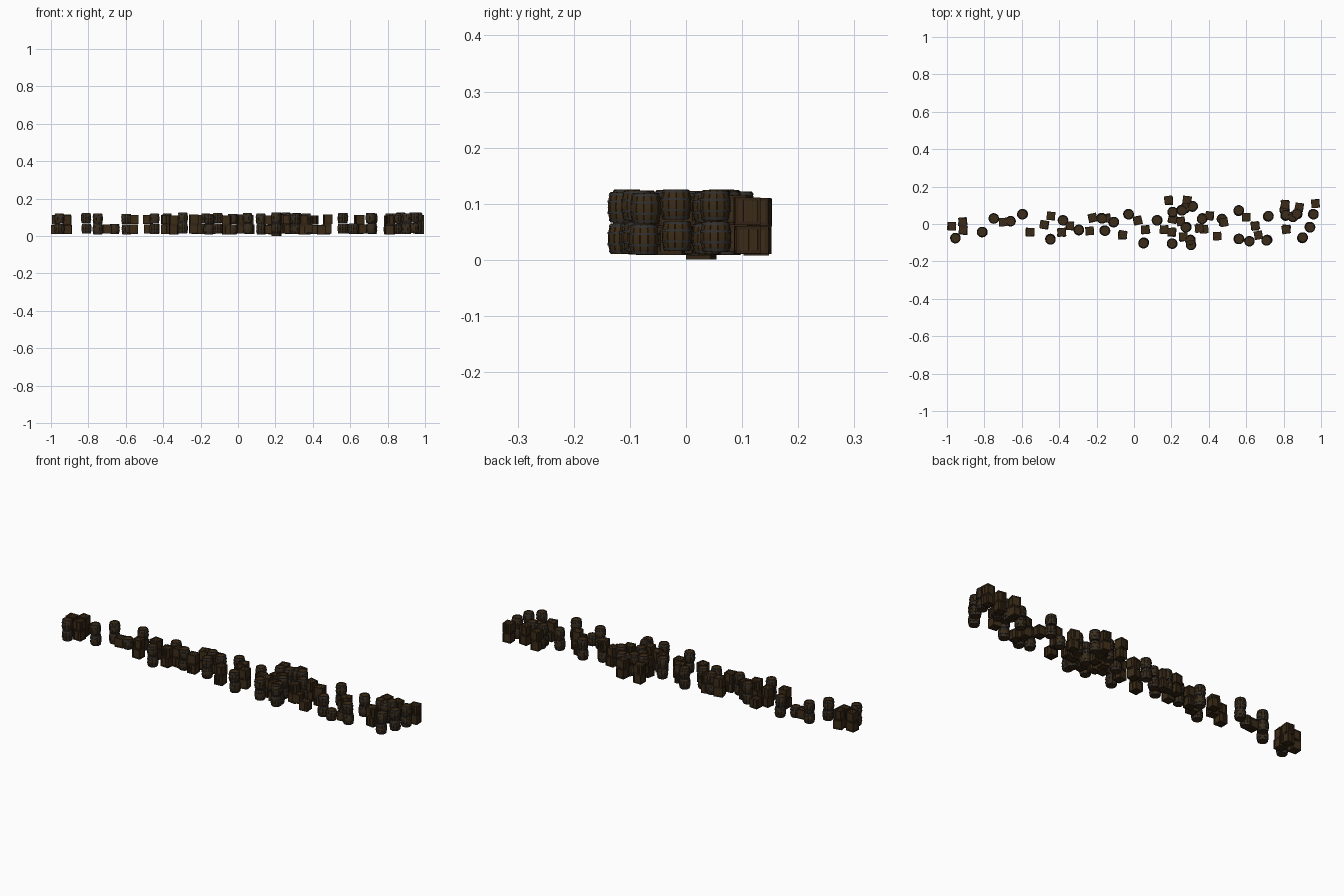
import bpy, bmesh, math, random
from mathutils import Matrix, Vector

if "Cube" in bpy.data.objects:
    bpy.data.objects.remove(bpy.data.objects["Cube"])

random.seed(7)


def material(name, rgb):
    m = bpy.data.materials.new(name)
    m.diffuse_color = (*rgb, 1)
    m.use_nodes = True
    m.node_tree.nodes["Principled BSDF"].inputs["Base Color"].default_value = m.diffuse_color
    return m


wood = material("dark_wood", (0.045, 0.025, 0.009))
trim = material("trim_wood", (0.032, 0.018, 0.007))
iron = material("iron", (0.03, 0.03, 0.032))


def lathe(bm, profile, angles, mat, scale=None):
    """Revolve (radius, z) points; scale gives a radius factor per angle."""
    rings = []
    for r, z in profile:
        rings.append([bm.verts.new((r * s * math.cos(a), r * s * math.sin(a), z))
                      for a, s in zip(angles, scale or [1] * len(angles))])
    n = len(angles)
    for lo, hi in zip(rings, rings[1:]):
        for i in range(n):
            j = (i + 1) % n
            bm.faces.new((lo[i], lo[j], hi[j], hi[i])).material_index = mat
    return rings


def box(bm, size, loc, mat):
    made = bmesh.ops.create_cube(bm, size=1, matrix=Matrix.Translation(loc) @ Matrix.Diagonal((*size, 1)))
    for f in {f for v in made["verts"] for f in v.link_faces}:
        f.material_index = mat


def finish(bm, name, mats):
    bmesh.ops.recalc_face_normals(bm, faces=bm.faces)
    me = bpy.data.meshes.new(name)
    bm.to_mesh(me)
    bm.free()
    for m in mats:
        me.materials.append(m)
    return me


BH, BR = 0.054, 0.028       # barrel height and belly radius
CW, CH = 0.045, 0.049       # crate width and height


def bulge(z):
    return BR * (1 - 0.17 * (2 * z / BH - 1) ** 2)


def barrel_mesh():
    bm = bmesh.new()
    # staves with grooves, rim and recessed lids
    angles, scale = [], []
    for i in range(12):
        for off, s in ((0.05, 1), (0.95, 1), (1.0, 0.95)):
            angles.append((i + off) * math.tau / 12)
            scale.append(s)
    side = [(bulge(BH * k / 6) - 0.0006, BH * k / 6) for k in range(7)]
    lip = side[0][0] - 0.003
    profile = [(lip, 0.003), (lip, 0)] + side + [(lip, BH), (lip, BH - 0.003)]
    rings = lathe(bm, profile, angles, 0, scale)
    bm.faces.new(rings[0])
    bm.faces.new(rings[-1])
    # iron hoops
    ring = [i * math.tau / 24 for i in range(24)]
    for z0, z1 in ((0.002, 0.006), (0.015, 0.019), (0.035, 0.039), (0.048, 0.052)):
        a, b = bulge(z0), bulge(z1)
        lathe(bm, [(a - 0.002, z0), (a + 0.0006, z0), (b + 0.0006, z1), (b - 0.002, z1)], ring, 1)
    return finish(bm, "barrel", (wood, iron))


def crate_mesh():
    bm = bmesh.new()
    c = CH / 2
    t = 0.006
    box(bm, (CW - 0.006, CW - 0.006, CH - 0.006), (0, 0, c), 1)
    # edge beams
    for s in (-1, 1):
        for q in (-1, 1):
            e, h = (CW - t) / 2, (CH - t) / 2
            box(bm, (t, t, CH), (s * e, q * e, c), 1)
            box(bm, (CW - 2 * t, t, t), (0, s * e, c + q * h), 1)
            box(bm, (t, CW - 2 * t, t), (s * e, 0, c + q * h), 1)
    # planks on all six faces
    step = (CW - 2 * t) / 4
    for s in (-1, 1):
        for k in range(4):
            p = (k - 1.5) * step
            w, d = step - 0.0008, s * (CW / 2 - 0.0025)
            box(bm, (w, 0.002, CH - 2 * t), (p, d, c), 0)
            box(bm, (0.002, w, CH - 2 * t), (d, p, c), 0)
            box(bm, (w, CW - 2 * t, 0.002), (p, 0, c + s * (c - 0.0025)), 0)
    return finish(bm, "crate", (wood, trim))


# stack positions seen from above, (x, y)
barrel_stacks = [
    (-.955, -.075), (-.81, -.043), (-.75, .03), (-.595, .053), (-.447, -.08), (-.38, .02),
    (-.295, -.033), (-.173, .032), (-.157, -.035), (-.11, .01), (-.03, .053), (.053, -.1),
    (.125, .02), (.207, .064), (.205, -.105), (.275, .085), (.312, .093), (.255, .075),
    (.28, -.016), (.302, -.085), (.305, -.112), (.366, .03), (.56, .07), (.56, -.08),
    (.717, .04), (.712, -.085), (.81, .045), (.85, .038), (.873, .053), (.958, .053),
    (.94, -.016), (.9, -.075)]
crate_stacks = [
    (-.976, -.012), (-.915, .012), (-.912, -.035), (-.557, -.043), (-.478, -.005), (-.387, -.045),
    (-.344, -.01), (-.237, -.037), (-.222, .032), (-.147, .032), (-.062, -.06), (.018, .02),
    (.062, -.03), (.163, -.03), (.187, .125), (.205, .027), (.203, -.045), (.25, .016),
    (.265, -.07), (.285, .127), (.35, -.022), (.405, .045), (.478, .011), (.648, -.011),
    (.808, .105), (.815, -.027), (.884, .09), (.97, .11)]
single_barrels = [(-.66, .015), (.617, -.092), (.47, .027), (.805, .075)]
single_crates = [(-.7, .01), (-.444, .043), (.375, -.028), (.445, -.065), (.6, .037), (.665, -.06)]

meshes = {"barrel": (barrel_mesh(), BH), "crate": (crate_mesh(), CH)}


def stack(kind, positions, levels):
    mesh, h = meshes[kind]
    for x, y in positions:
        base = 0.012 + random.uniform(-0.004, 0.004)
        if kind == "crate" and abs(y - .027) < .001:
            base = 0.001
        for level in range(levels):
            ob = bpy.data.objects.new(f"{kind}_{'upper' if level else 'lower'}", mesh)
            jit = 0.003 * level
            ob.location = (x + random.uniform(-jit, jit), y + random.uniform(-jit, jit),
                           base + level * (h + 0.002))
            turn = math.tau if kind == "barrel" else 0.25
            ob.rotation_euler.z = random.uniform(-turn, turn) * (0.3 if abs(x) > .965 else 1)
            bpy.context.collection.objects.link(ob)


stack("barrel", barrel_stacks, 2)
stack("crate", crate_stacks, 2)
stack("barrel", single_barrels, 1)
stack("crate", single_crates, 1)
